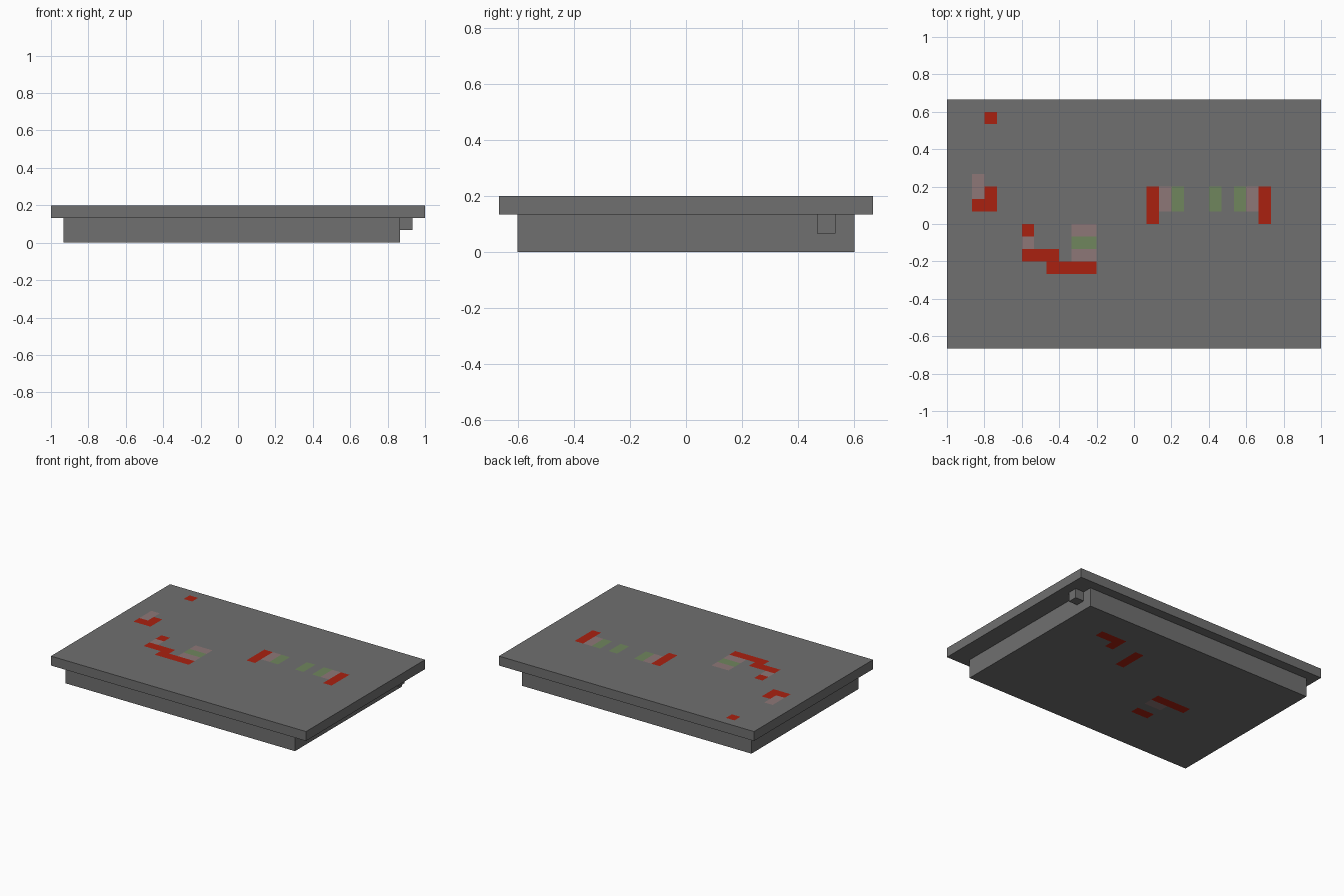
import bpy, bmesh

if "Cube" in bpy.data.objects:
    bpy.data.objects.remove(bpy.data.objects["Cube"])

U = 1 / 15  # one block unit


def material(name, color):
    m = bpy.data.materials.new(name)
    m.use_nodes = True
    m.diffuse_color = (*color, 1)
    m.node_tree.nodes["Principled BSDF"].inputs["Base Color"].default_value = (*color, 1)
    return m


MATS = [material("grey", (0.16, 0.16, 0.16)), material("red", (0.40, 0.015, 0.005)),
        material("dusty_pink", (0.27, 0.185, 0.185)), material("moss_green", (0.16, 0.24, 0.11))]
GREY, RED, PINK, GREEN = range(4)


def find(patches, col, row):
    """Colour of the last rectangle (col, row, width, height, colour) over a cell."""
    hit = None
    for c, r, w, h, colour in patches:
        if c <= col < c + w and r <= row < r + h:
            hit = colour
    return hit


def tiled_slab(name, cols, rows, z_face, z_other, patches, pits=()):
    """Slab with one tiled face; columns count from x = -1, rows from the back."""
    (c0, c1), (r0, r1) = cols, rows
    bm = bmesh.new()
    bmesh.ops.create_grid(bm, x_segments=c1 - c0, y_segments=r1 - r0, size=0.5)
    for v in bm.verts:
        v.co = ((v.co.x + 0.5) * (c1 - c0) * U + c0 * U - 1,
                10 * U - r0 * U - (0.5 - v.co.y) * (r1 - r0) * U, z_face)
    rim = [e for e in bm.edges if e.is_boundary]

    # Painted tiles and sunken tiles
    holes = []
    for f in bm.faces:
        p = f.calc_center_median()
        cell = (int((p.x + 1) / U), int((10 * U - p.y) / U))
        pit = find(pits, *cell)
        f.material_index = (find(patches, *cell) or GREY) if pit is None else pit
        if pit is not None:
            holes.append(f)
    if holes:
        out = bmesh.ops.extrude_face_region(bm, geom=holes)["geom"]
        floors = {g for g in out if isinstance(g, bmesh.types.BMFace)}
        for v in [g for g in out if isinstance(g, bmesh.types.BMVert)]:
            v.co.z -= 0.064
        for f in bm.faces:
            if f not in floors and abs(f.normal.z) < 0.5:
                f.material_index = GREY
        bm.normal_update()
        for f in bm.faces:
            if abs(f.normal.z) < 0.5:
                f.material_index = GREY

    # Side walls and plain opposite face
    out = bmesh.ops.extrude_edge_only(bm, edges=rim)["geom"]
    for g in out:
        if isinstance(g, bmesh.types.BMVert):
            g.co.z = z_other
        elif isinstance(g, bmesh.types.BMFace):
            g.material_index = GREY
    bmesh.ops.holes_fill(bm, edges=[e for e in bm.edges if e.is_boundary], sides=0)
    for f in bm.faces:
        if len(f.verts) > 4:
            f.material_index = GREY
    bmesh.ops.recalc_face_normals(bm, faces=bm.faces[:])
    mesh = bpy.data.meshes.new(name)
    bm.to_mesh(mesh)
    bm.free()
    for m in MATS:
        mesh.materials.append(m)
    obj = bpy.data.objects.new(name, mesh)
    bpy.context.collection.objects.link(obj)
    return obj


# Top panel with coloured tiles and sunken tiles
top_tiles = [
    (3, 1, 1, 1, RED), (2, 6, 1, 2, PINK), (2, 8, 2, 1, RED),
    (6, 10, 1, 1, RED), (6, 11, 1, 1, PINK), (6, 12, 3, 1, RED), (8, 13, 4, 1, RED),
    (10, 10, 2, 1, PINK), (10, 11, 2, 1, GREEN), (10, 12, 2, 1, PINK),
    (16, 7, 1, 3, RED), (17, 7, 1, 2, PINK), (18, 7, 1, 2, GREEN),
    (23, 7, 1, 2, GREEN), (24, 7, 1, 2, PINK), (25, 7, 1, 2, RED)]
top_pits = [(3, 7, 1, 1, RED), (9, 12, 1, 1, GREY), (19, 7, 1, 2, GREY),
            (21, 7, 1, 2, GREEN), (25, 9, 1, 1, RED)]
tiled_slab("top_panel", (0, 30), (0, 20), 3 * U, 2 * U, top_tiles, top_pits)

# Lower body with coloured tiles on its underside
under_tiles = [(21, 4, 3, 1, RED), (21, 5, 1, 1, RED), (18, 5, 1, 3, RED),
               (8, 10, 4, 1, RED), (10, 11, 2, 1, PINK), (10, 13, 2, 1, RED)]
tiled_slab("lower_body", (1, 28), (1, 19), 0, 2 * U, under_tiles)

# Small block under the overhang
tiled_slab("side_block", (28, 29), (2, 3), 1 * U, 2 * U, [])
